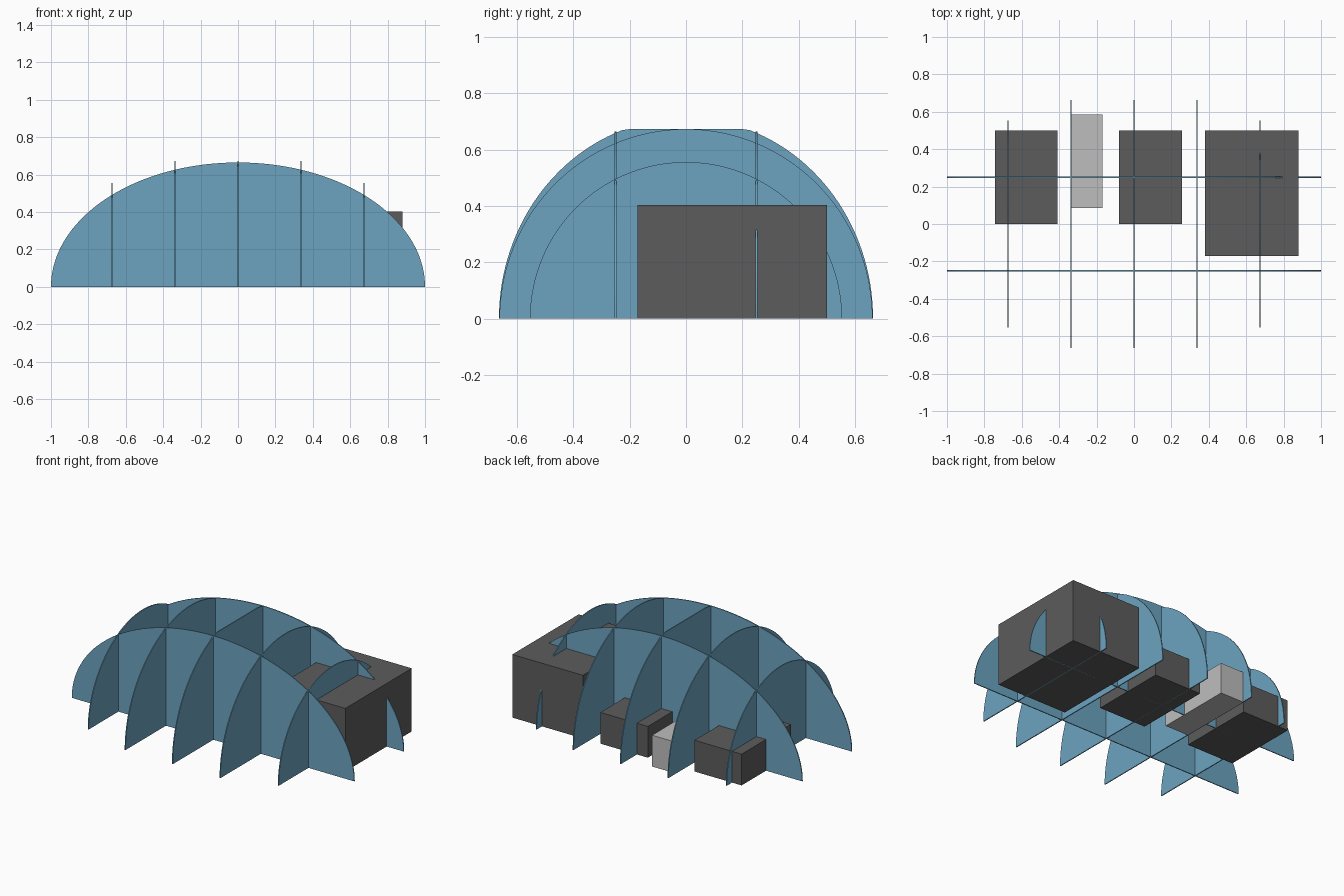
import bpy, bmesh, math
from mathutils import Vector

if "Cube" in bpy.data.objects:
    bpy.data.objects.remove(bpy.data.objects["Cube"], do_unlink=True)

THICKNESS = 0.006


def material(name, rgb):
    m = bpy.data.materials.new(name)
    m.use_nodes = True
    m.diffuse_color = (*rgb, 1)
    m.node_tree.nodes["Principled BSDF"].inputs["Base Color"].default_value = (*rgb, 1)
    return m


blue = material("sky blue", (0.15, 0.37, 0.53))
dark = material("dark grey", (0.107, 0.107, 0.107))
light = material("light grey", (0.515, 0.515, 0.515))


def finish(name, bm, mat):
    bmesh.ops.recalc_face_normals(bm, faces=bm.faces)
    mesh = bpy.data.meshes.new(name)
    bm.to_mesh(mesh)
    bm.free()
    mesh.materials.append(mat)
    obj = bpy.data.objects.new(name, mesh)
    bpy.context.collection.objects.link(obj)


def rib(name, along, across, offset, half_width, height, top=1.0, segments=72):
    """Thin half-ellipse panel standing on the ground, cut flat at top."""
    bm = bmesh.new()
    start = across * (offset - THICKNESS / 2)
    verts = []
    for i in range(segments + 1):
        a = math.pi * i / segments
        z = min(height * math.sin(a), top)
        verts.append(bm.verts.new(start + along * half_width * math.cos(a) + Vector((0, 0, z))))
    face = bm.faces.new(verts)
    extruded = bmesh.ops.extrude_face_region(bm, geom=[face])["geom"]
    moved = [v for v in extruded if isinstance(v, bmesh.types.BMVert)]
    bmesh.ops.translate(bm, verts=moved, vec=across * THICKNESS)
    finish(name, bm, blue)


def block(name, x, y, height, mat):
    """Box on the ground between two x and two y limits."""
    bm = bmesh.new()
    bmesh.ops.create_cube(bm, size=1)
    bmesh.ops.scale(bm, vec=(x[1] - x[0], y[1] - y[0], height), verts=bm.verts)
    bmesh.ops.translate(bm, vec=(sum(x) / 2, sum(y) / 2, height / 2), verts=bm.verts)
    finish(name, bm, mat)


X, Y = Vector((1, 0, 0)), Vector((0, 1, 0))

# Interlocking ribs: two long ones, five cross ones
for side, s in (("front", -1), ("back", 1)):
    rib("long_rib_" + side, X, Y, s * 0.25, 1.0, 0.665)
rib("cross_rib_middle", Y, X, 0, 0.664, 0.712, top=0.673)
for side, s in (("right", -1), ("left", 1)):
    rib("cross_rib_inner_" + side, Y, X, s * 0.336, 0.662, 0.673)
    rib("cross_rib_outer_" + side, Y, X, s * 0.673, 0.554, 0.556)

# Rooms set among the ribs
block("large_room", (0.38, 0.88), (-0.172, 0.5), 0.404, dark)
block("middle_room", (-0.08, 0.256), (0, 0.5), 0.2, dark)
block("end_room", (-0.744, -0.41), (0, 0.5), 0.2, dark)
block("light_room", (-0.337, -0.169), (0.085, 0.585), 0.2, light)
